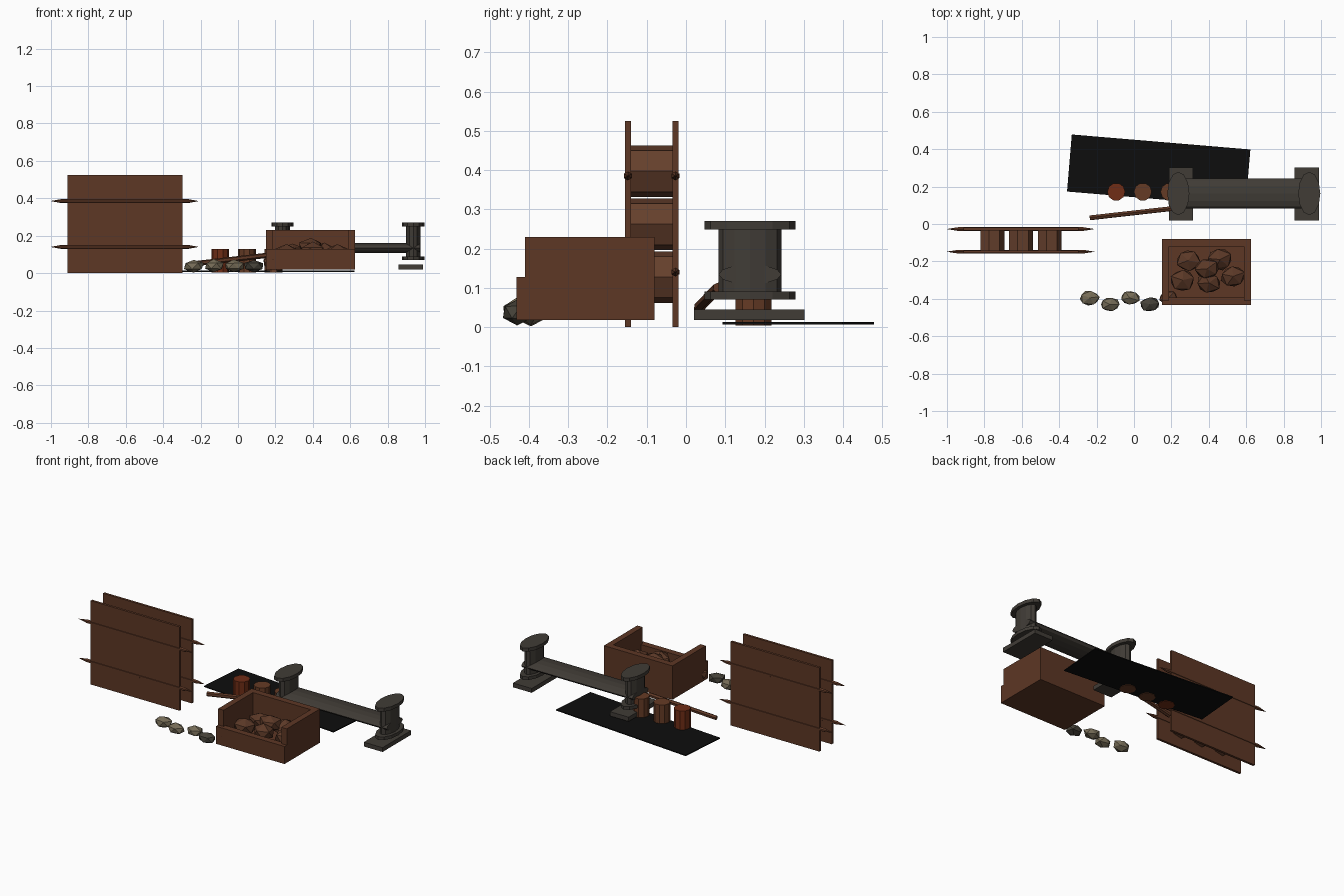
import bpy, bmesh, math, random
from mathutils import Vector, Matrix

if "Cube" in bpy.data.objects:
    bpy.data.objects.remove(bpy.data.objects["Cube"])

random.seed(4)


def mat(name, rgb):
    m = bpy.data.materials.new(name)
    m.diffuse_color = (*rgb, 1)
    m.use_nodes = True
    m.node_tree.nodes["Principled BSDF"].inputs["Base Color"].default_value = m.diffuse_color
    return m


WOOD = mat("brown wood", (0.110, 0.038, 0.018))
LOG = mat("log brown", (0.130, 0.050, 0.025))
ORE = mat("brown ore", (0.105, 0.040, 0.020))
IRON = mat("dark grey iron", (0.052, 0.045, 0.037))
STONE = mat("olive stone", (0.180, 0.150, 0.095))
DARK = mat("dark stone", (0.060, 0.054, 0.040))
RED = mat("rust red", (0.160, 0.026, 0.008))
TIN = mat("tin brown", (0.130, 0.043, 0.018))
BLACK = mat("black cloth", (0.004, 0.004, 0.004))


def finish(bm, name, m, matrix=Matrix()):
    bmesh.ops.transform(bm, matrix=matrix, verts=bm.verts)
    bmesh.ops.recalc_face_normals(bm, faces=bm.faces)
    me = bpy.data.meshes.new(name)
    bm.to_mesh(me)
    bm.free()
    me.materials.append(m)
    ob = bpy.data.objects.new(name, me)
    bpy.context.collection.objects.link(ob)
    return ob


def box(name, x, y, z, m, rot=0):
    """Box from (min, max) ranges, turned about z."""
    bm = bmesh.new()
    bmesh.ops.create_cube(bm, size=1)
    c = [(a + b) / 2 for a, b in (x, y, z)]
    s = [b - a for a, b in (x, y, z)]
    return finish(bm, name, m, Matrix.Translation(c) @ Matrix.Rotation(rot, 4, 'Z')
                  @ Matrix.Diagonal((*s, 1)))


def rod(name, a, b, r, m, sides=8, squash=(1, 1), spin=0.0, tip=0.0):
    """Prism from a to b; squash scales the section, tip adds pointed ends."""
    a, b = Vector(a), Vector(b)
    d = b - a
    L = d.length
    bm = bmesh.new()
    rings = [(0, 1), (L, 1)] if not tip else [(0, 0.05), (tip, 1), (L - tip, 1), (L, 0.05)]
    prev = None
    for z, k in rings:
        ring = []
        for i in range(sides):
            t = spin + 2 * math.pi * i / sides
            ring.append(bm.verts.new((r * k * squash[0] * math.cos(t),
                                      r * k * squash[1] * math.sin(t), z)))
        if prev:
            for i in range(sides):
                j = (i + 1) % sides
                bm.faces.new((prev[i], prev[j], ring[j], ring[i]))
        else:
            bm.faces.new(ring)
        prev = ring
    bm.faces.new(prev)
    q = Vector((0, 0, 1)).rotation_difference(d.normalized()).to_matrix().to_4x4()
    return finish(bm, name, m, Matrix.Translation(a) @ q)


def rock(name, c, s, m):
    """Faceted lump with radii s."""
    bm = bmesh.new()
    bmesh.ops.create_icosphere(bm, subdivisions=1, radius=1)
    for v in bm.verts:
        v.co *= random.uniform(0.9, 1.08)
    return finish(bm, name, m, Matrix.Translation(c) @ Matrix.Diagonal((*s, 1))
                  @ Matrix.Rotation(random.uniform(0, 6), 4, 'Z'))


# Log rack: two panels with pointed rails through them
for n, y in (("front", -0.148), ("back", -0.027)):
    box(f"rack_{n}_panel", (-0.912, -0.296), (y - 0.0075, y + 0.0075), (0, 0.525), WOOD)
    for z in (0.14, 0.385):
        rod(f"rack_{n}_rail", (-1, y, z), (-0.212, y, z), 0.0115, WOOD, 6, tip=0.06)

# Logs stacked between the panels
for i in range(3):
    for k in range(3):
        x, z = -0.607 + (i - 1) * 0.153, 0.262 + (k - 1) * 0.135
        rod("log", (x, -0.142, z), (x, -0.033, z), 0.067, LOG, 7)

# Open crate with a low front
box("crate_floor", (0.15, 0.625), (-0.41, -0.08), (0.018, 0.055), WOOD)
box("crate_front", (0.15, 0.625), (-0.432, -0.392), (0.018, 0.128), WOOD)
box("crate_back", (0.15, 0.625), (-0.12, -0.08), (0.018, 0.23), WOOD)
for x in (0.15, 0.587):
    box("crate_side", (x, x + 0.038), (-0.41, -0.08), (0.018, 0.23), WOOD)

# Ore heap in the crate
for x, y, z in ((0.29, -0.195, 0.11), (0.46, -0.19, 0.11), (0.26, -0.30, 0.105),
                (0.39, -0.24, 0.14), (0.53, -0.28, 0.105), (0.40, -0.315, 0.115)):
    rock("ore_lump", (x, y, z), (0.072, 0.062, 0.05), ORE)

# Row of stones in front
for i, x in enumerate((-0.237, -0.13, -0.022, 0.085)):
    rock("stone", (x, -0.395 if i % 2 == 0 else -0.43, 0.038),
         (0.057, 0.043, 0.035), DARK if i == 3 else STONE)
rock("stone", (0.185, -0.395, 0.055), (0.055, 0.04, 0.038), ORE)

# Cloth mat
box("mat", (-0.347, 0.611), (0.133, 0.439), (0.007, 0.013), BLACK, math.radians(-4.8))

# Three tins
for i, x in enumerate((-0.095, 0.047, 0.19)):
    rod("tin", (x, 0.172, 0.004), (x, 0.172, 0.13), 0.048, RED if i == 0 else TIN, 10)

# Leaning stick
rod("stick", (-0.235, 0.033, 0.05), (0.2, 0.082, 0.1), 0.014, WOOD, 6)

# Iron bench: oval beam between two oval posts on feet
MID = 0.587
rod("beam", (MID - 0.385, 0.163, 0.134), (MID + 0.385, 0.163, 0.134), 0.08, IRON, 12,
    squash=(0.32, 1))
for s in (-1, 1):
    px, fx = MID + s * 0.35, MID + s * 0.336
    rod("post", (px, 0.163, 0.08), (px, 0.163, 0.255), 0.08, IRON, 12, squash=(0.5, 1))
    for z0, z1 in ((0.07, 0.09), (0.248, 0.27)):
        rod("post_flange", (px, 0.163, z0), (px, 0.163, z1), 0.116, IRON, 12,
            squash=(0.51, 1))
    box("foot", (fx - 0.065, fx + 0.065), (0.02, 0.302), (0.018, 0.045), IRON)
